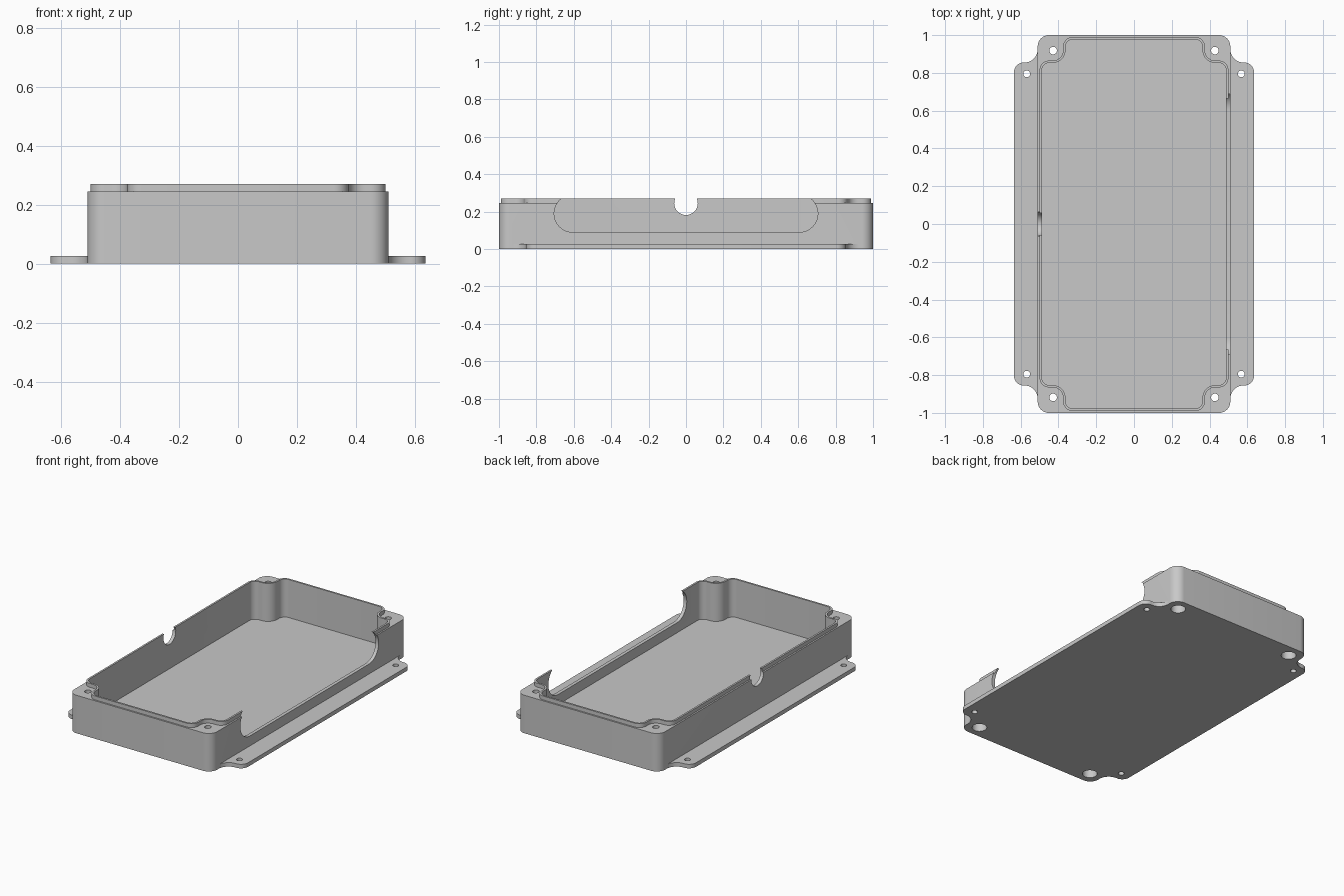
import bpy, bmesh, math
from mathutils import Vector

cube = bpy.data.objects.get("Cube")
if cube:
    bpy.data.objects.remove(cube, do_unlink=True)


def fillet(corners, steps=10):
    """Round each (u, v, radius) corner of a closed outline."""
    points = []
    for i, (u, v, r) in enumerate(corners):
        here = Vector((u, v))
        before = (Vector(corners[i - 1][:2]) - here).normalized()
        after = (Vector(corners[(i + 1) % len(corners)][:2]) - here).normalized()
        half = before.angle(after) / 2
        centre = here + (before + after).normalized() * r / math.sin(half)
        start = (here + before * r / math.tan(half) - centre).normalized()
        end = (here + after * r / math.tan(half) - centre).normalized()
        for k in range(steps + 1):
            points.append(centre + r * start.slerp(end, k / steps))
    return points


def mirrored(quarter):
    """Mirror a quarter outline, listed from +x round to +y, into all quadrants."""
    half = quarter + [(-x, y, r) for x, y, r in reversed(quarter)]
    return fillet(half + [(-x, -y, r) for x, y, r in half])


def circle(u, v, r, sides=32):
    return [(u + r * math.cos(k * math.tau / sides),
             v + r * math.sin(k * math.tau / sides)) for k in range(sides)]


def pill(half_length, v, r, sides=24):
    """Slot outline with round ends."""
    arc = [(k / sides - 0.5) * math.pi for k in range(sides + 1)]
    right = [(half_length + r * math.cos(a), v + r * math.sin(a)) for a in arc]
    left = [(-half_length - r * math.cos(a), v - r * math.sin(a)) for a in arc]
    return right + left


def prism(name, outline, low, high, along_x=False):
    bm = bmesh.new()
    verts = [bm.verts.new((low, u, v) if along_x else (u, v, low)) for u, v in outline]
    base = bm.faces.new(verts)
    top = bmesh.ops.extrude_face_region(bm, geom=[base])["geom"]
    move = Vector((high - low, 0, 0)) if along_x else Vector((0, 0, high - low))
    bmesh.ops.translate(bm, vec=move, verts=[g for g in top if isinstance(g, bmesh.types.BMVert)])
    bmesh.ops.recalc_face_normals(bm, faces=bm.faces)
    mesh = bpy.data.meshes.new(name)
    bm.to_mesh(mesh)
    bm.free()
    obj = bpy.data.objects.new(name, mesh)
    bpy.context.collection.objects.link(obj)
    return obj


def combine(target, tool, operation):
    bpy.context.view_layer.objects.active = target
    mod = target.modifiers.new(tool.name, "BOOLEAN")
    mod.object, mod.operation, mod.solver = tool, operation, "EXACT"
    bpy.ops.object.modifier_apply(modifier=mod.name)
    bpy.data.objects.remove(tool, do_unlink=True)


# Outer walls, mounting flanges and the stepped lip
box = prism("enclosure_base", mirrored([(0.51, 1.0, 0.06)]), 0, 0.245)
flanges = mirrored([(0.635, 0.855, 0.05), (0.51, 0.855, 0.07), (0.51, 1.0, 0.06)])
combine(box, prism("mounting_flanges", flanges, 0, 0.026), "UNION")
lip = mirrored([(0.5, 0.865, 0.05), (0.375, 0.865, 0.055), (0.375, 0.99, 0.05)])
combine(box, prism("lip", lip, 0.15, 0.27), "UNION")

# Cavity that leaves a screw post in each corner
cavity = mirrored([(0.488, 0.853, 0.04), (0.363, 0.853, 0.067), (0.363, 0.978, 0.04)])
combine(box, prism("cavity", cavity, 0.025, 0.4), "DIFFERENCE")

# Wide slot in the left wall, round cable notch in the right wall
combine(box, prism("wall_slot", pill(0.605, 0.19, 0.1), 0.45, 0.7, True), "DIFFERENCE")
combine(box, prism("cable_notch", circle(0, 0.245, 0.063), -0.7, -0.45, True), "DIFFERENCE")

# Corner screw holes with counterbores below, and flange screw holes
for sx in (-1, 1):
    for sy in (-1, 1):
        x, y = sx * 0.428, sy * 0.918
        combine(box, prism("counterbore", circle(x, y, 0.044), -0.1, 0.18), "DIFFERENCE")
        combine(box, prism("screw_hole", circle(x, y, 0.02), 0.1, 0.4), "DIFFERENCE")
        flange_hole = circle(sx * 0.568, sy * 0.795, 0.018)
        combine(box, prism("flange_hole", flange_hole, -0.1, 0.1), "DIFFERENCE")

# Plain grey plastic
grey = bpy.data.materials.new("grey_plastic")
colour = (0.58, 0.58, 0.58, 1)
grey.use_nodes = True
grey.diffuse_color = colour
grey.node_tree.nodes["Principled BSDF"].inputs["Base Color"].default_value = colour
box.data.materials.clear()
box.data.materials.append(grey)

bpy.ops.object.select_all(action="DESELECT")
box.select_set(True)
bpy.context.view_layer.objects.active = box
bpy.ops.object.shade_smooth_by_angle(angle=math.radians(30))
